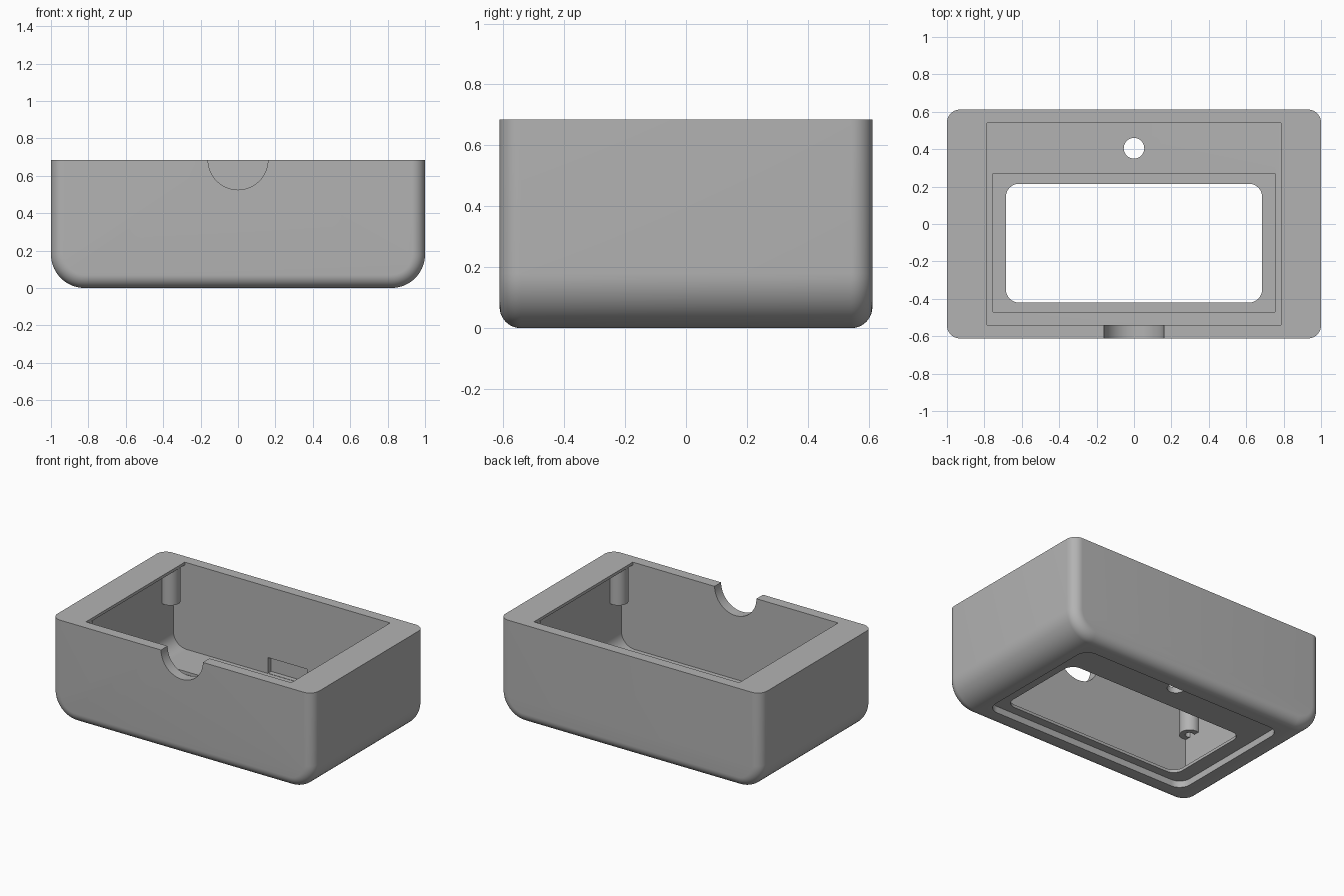
import bpy, bmesh, math

if "Cube" in bpy.data.objects:
    bpy.data.objects.remove(bpy.data.objects["Cube"], do_unlink=True)

H = 0.685          # overall height
HALF_Y = 0.612     # half depth
FLOOR = 0.085      # inner floor height

grey = bpy.data.materials.new("plain_grey")
grey.use_nodes = True
grey.diffuse_color = (0.45, 0.45, 0.45, 1)
grey.node_tree.nodes["Principled BSDF"].inputs["Base Color"].default_value = (0.45, 0.45, 0.45, 1)


def loft(name, rings):
    """Skin a list of equal-length point rings and cap both ends."""
    bm = bmesh.new()
    loops = [[bm.verts.new(p) for p in ring] for ring in rings]
    n = len(loops[0])
    for a, b in zip(loops, loops[1:]):
        for i in range(n):
            j = (i + 1) % n
            bm.faces.new((a[i], a[j], b[j], b[i]))
    bm.faces.new(loops[0])
    bm.faces.new(loops[-1])
    bmesh.ops.recalc_face_normals(bm, faces=bm.faces)
    mesh = bpy.data.meshes.new(name)
    bm.to_mesh(mesh)
    bm.free()
    mesh.materials.append(grey)
    ob = bpy.data.objects.new(name, mesh)
    bpy.context.collection.objects.link(ob)
    return ob


def tub_section(y, w, bottom, r, top, steps=14):
    """U-shaped section with rounded lower corners."""
    pts = [(-w, y, top)]
    for s in (-1, 1):
        for k in range(steps + 1):
            a = math.pi / 2 * (k if s < 0 else steps - k) / steps
            pts.append((s * (w - r + r * math.cos(a)), y, bottom + r - r * math.sin(a)))
    return pts + [(w, y, top)]


def slab(name, x0, x1, y0, y1, z0, z1, r=0.0, steps=8):
    """Vertical prism on a rectangle, optionally with rounded corners."""
    pts = []
    corners = [(x1 - r, y1 - r), (x0 + r, y1 - r), (x0 + r, y0 + r), (x1 - r, y0 + r)]
    for q, (cx, cy) in enumerate(corners):
        for k in range(steps + 1 if r else 1):
            a = math.pi / 2 * (q + k / steps)
            pts.append((cx + r * math.cos(a), cy + r * math.sin(a)))
    return loft(name, [[(x, y, z) for x, y in pts] for z in (z0, z1)])


def rod(name, centre, r, lo, hi, axis="z", n=32):
    """Cylinder along z or y."""
    rings = []
    for h in (lo, hi):
        ring = []
        for k in range(n):
            u = centre[0] + r * math.cos(math.tau * k / n)
            v = centre[1] + r * math.sin(math.tau * k / n)
            ring.append((u, v, h) if axis == "z" else (u, h, v))
        rings.append(ring)
    return loft(name, rings)


def cut(ob, cutter):
    cutter.hide_render = True
    mod = ob.modifiers.new("cut", "BOOLEAN")
    mod.operation = "DIFFERENCE"
    mod.solver = "EXACT"
    mod.object = cutter
    bpy.context.view_layer.objects.active = ob
    bpy.ops.object.modifier_apply(modifier=mod.name)
    bpy.data.objects.remove(cutter, do_unlink=True)


def smooth(ob):
    bpy.ops.object.select_all(action="DESELECT")
    ob.select_set(True)
    bpy.context.view_layer.objects.active = ob
    bpy.ops.object.shade_smooth_by_angle(angle=math.radians(25))


# Outer shell: lofted front to back with rounded end edges
edge, big, steps = 0.07, 0.18, 10
ends = []
for k in range(steps + 1):
    a = math.pi / 2 * k / steps
    ends.append((HALF_Y - edge + edge * math.cos(a), edge * (1 - math.sin(a))))
stations = [(-y, i) for y, i in ends] + [(y, i) for y, i in reversed(ends)]
housing = loft("housing", [tub_section(y, 1 - i, i, big - i, H) for y, i in stations])

# Hollow interior, wider than the opening so a thin lip remains at both sides
cut(housing, loft("cavity", [tub_section(y, 0.873, FLOOR, 0.1, H - 0.02) for y in (-0.541, 0.541)]))
cut(housing, slab("opening", -0.785, 0.785, -0.54, 0.54, 0.4, 1))

# Floor: upper pocket, underside recess, window and round hole
cut(housing, slab("pocket", -0.755, 0.755, -0.47, 0.27, 0.065, 0.3))
cut(housing, slab("under_recess", -0.785, 0.785, -0.48, 0.47, -0.1, 0.045, 0.08))
cut(housing, slab("window", -0.685, 0.685, -0.42, 0.215, -0.1, 0.3, 0.07))
cut(housing, rod("floor_hole", (0, 0.405), 0.055, -0.1, 0.3))

# Clearance in the back wall and half-round notch in the front wall
cut(housing, slab("back_clearance", -0.15, 0.15, 0.5, 0.575, FLOOR + 0.002, 0.195))
cut(housing, rod("front_notch", (0, H), 0.16, -0.8, -0.4, "y", 64))
smooth(housing)

# Four screw posts hanging from the lip, each with a blind hole
for sx, side in ((-1, "right"), (1, "left")):
    for sy, end in ((-1, "front"), (1, "back")):
        centre = (sx * 0.853, sy * 0.48)
        post = rod(f"{end}_{side}_post", centre, 0.064, 0.42, H - 0.01)
        cut(post, rod("post_hole", centre, 0.028, 0.3, 0.6, "z", 20))
        smooth(post)
